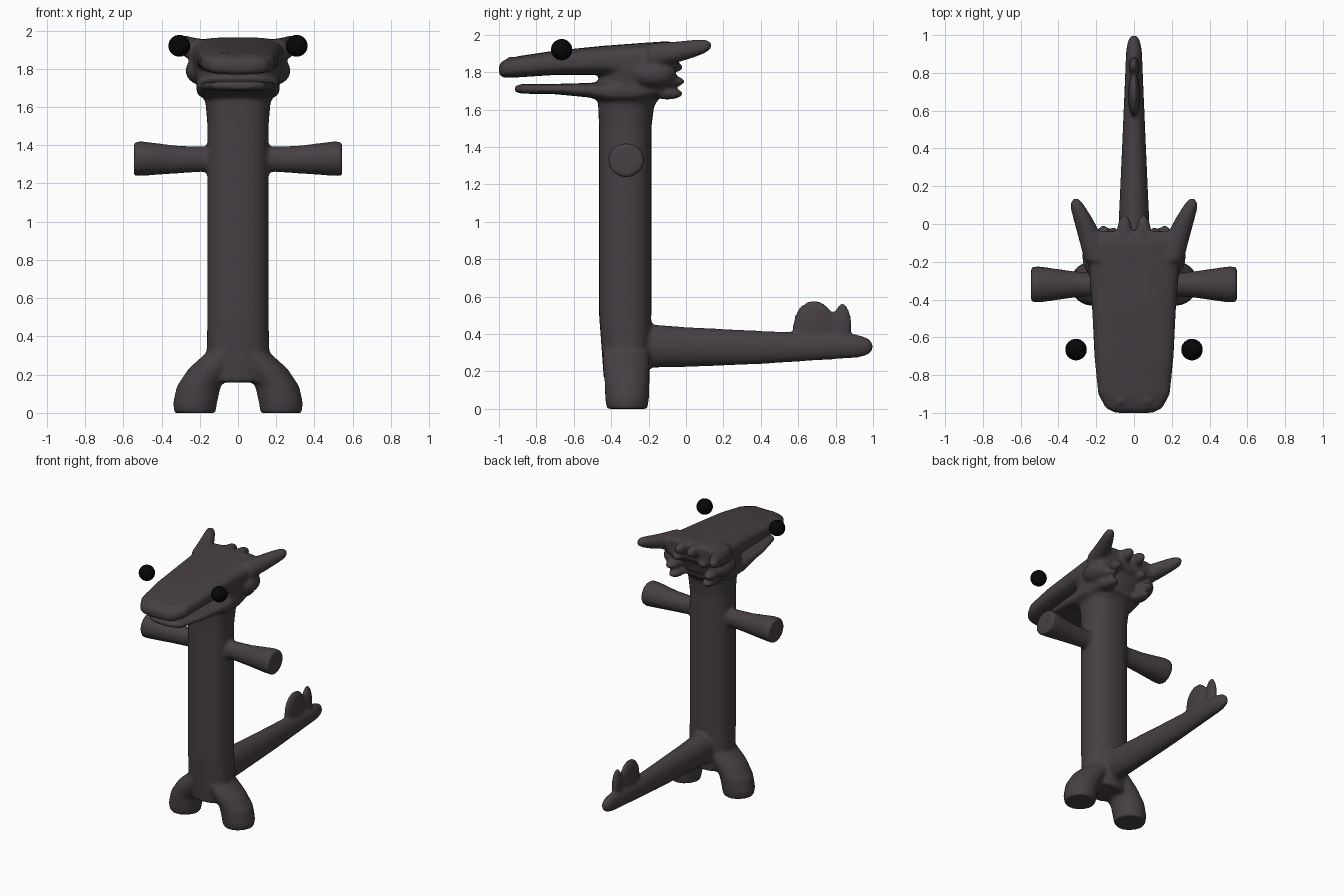
import bpy
import bmesh
from math import cos, sin, pi
from mathutils import Vector

cube = bpy.data.objects.get("Cube")
if cube:
    bpy.data.objects.remove(cube, do_unlink=True)


def material(name, colour):
    mat = bpy.data.materials.new(name)
    mat.use_nodes = True
    mat.diffuse_color = colour
    bsdf = mat.node_tree.nodes["Principled BSDF"]
    bsdf.inputs["Base Color"].default_value = colour
    bsdf.inputs["Roughness"].default_value = 0.8
    return mat


skin = material("dark plum grey", (0.062, 0.05, 0.058, 1))
black = material("eye black", (0.002, 0.002, 0.002, 1))
X, Y, Z = Vector((1, 0, 0)), Vector((0, 1, 0)), Vector((0, 0, 1))
bm = bmesh.new()


def loft(sections, u, v, power=1.0, sides=28):
    """Closed skin through (centre, half size along u, half size along v)."""
    def bend(t):
        return abs(t) ** power * (1 if t > 0 else -1)
    rings = []
    for centre, a, b in sections:
        rings.append([bm.verts.new(Vector(centre) + u * a * bend(cos(2 * pi * i / sides))
                                   + v * b * bend(sin(2 * pi * i / sides)))
                      for i in range(sides)])
    faces = [bm.faces.new(rings[0]), bm.faces.new(rings[-1])]
    for low, high in zip(rings, rings[1:]):
        for i in range(sides):
            j = (i + 1) % sides
            faces.append(bm.faces.new((low[i], low[j], high[j], high[i])))
    bmesh.ops.recalc_face_normals(bm, faces=faces)


def blob(centre, size):
    made = bmesh.ops.create_uvsphere(bm, u_segments=20, v_segments=12, radius=1)
    for vert in made["verts"]:
        vert.co = Vector(centre) + Vector([c * s for c, s in zip(vert.co, size)])


def head_part(rows):
    """Loft along y from rows of (y, half width, bottom, top)."""
    loft([((0, y, (lo + hi) / 2), w, (hi - lo) / 2) for y, w, lo, hi in rows], X, Z, 0.6)


# Trunk and neck
loft([((0, -.32, .16), .13, .12), ((0, -.32, .3), .165, .13),
      ((0, -.325, .5), .16, .14), ((0, -.325, 1.5), .16, .14),
      ((0, -.32, 1.62), .17, .15), ((0, -.29, 1.72), .21, .19),
      ((0, -.26, 1.82), .24, .19)], X, Y, 0.85)

# Skull and upper jaw
head_part([(-1.0, .1, 1.785, 1.84), (-.975, .15, 1.77, 1.863), (-.9, .19, 1.772, 1.885),
           (-.7, .21, 1.785, 1.915), (-.45, .222, 1.785, 1.94), (-.25, .238, 1.77, 1.955),
           (-.1, .25, 1.79, 1.965), (-.04, .23, 1.83, 1.955)])

# Lower jaw
head_part([(-.915, .08, 1.695, 1.725), (-.88, .14, 1.685, 1.737), (-.7, .185, 1.682, 1.737),
           (-.52, .205, 1.665, 1.742), (-.42, .215, 1.64, 1.75), (-.28, .22, 1.63, 1.79),
           (-.12, .2, 1.67, 1.79)])

# Tail
loft([((0, -.3, .335), .1, .125), ((0, -.17, .335), .092, .115), ((0, 0, .33), .082, .107),
      ((0, .4, .328), .064, .089), ((0, .8, .333), .047, .068), ((0, .92, .335), .042, .062),
      ((0, .975, .333), .031, .045), ((0, 1.0, .332), .012, .02)], X, Z)

# Tail fins
blob((0, .685, .44), (.032, .115, .14))
blob((0, .835, .44), (.028, .052, .125))

# Crest lobes and nostril ridges on the head
for side in (-1, 1):
    blob((side * .05, -.04, 1.92), (.04, .09, .045))
    blob((side * .07, -.93, 1.868), (.03, .03, .016))

    # Legs
    loft([((side * .225, -.315, 0), .108, .108), ((side * .225, -.315, .05), .115, .117),
          ((side * .205, -.315, .14), .115, .12), ((side * .14, -.32, .23), .12, .125),
          ((side * .06, -.32, .32), .1, .125)], X, Y)

    # Arms, flared at the hands
    loft([((side * .1, -.32, 1.33), .08, .085), ((side * .18, -.32, 1.327), .06, .066),
          ((side * .32, -.32, 1.325), .07, .073), ((side * .5, -.32, 1.33), .096, .09),
          ((side * .545, -.32, 1.328), .094, .09)], Y, Z)

    # Horns sweeping back
    loft([((side * .19, -.2, 1.885), .07, .07), ((side * .235, -.06, 1.905), .063, .058),
          ((side * .275, .04, 1.925), .05, .048), ((side * .302, .1, 1.938), .038, .038),
          ((side * .308, .135, 1.942), .016, .018)], X, Z)

    # Cheeks and the frill behind them
    blob((side * .19, -.17, 1.79), (.085, .12, .075))
    for x, y, z in ((.11, -.1, 1.825), (.16, -.09, 1.75), (.14, -.1, 1.685)):
        blob((side * x, y, z), (.048, .085, .032))

# Fuse everything into one soft body
mesh = bpy.data.meshes.new("body")
bm.to_mesh(mesh)
bm.free()
body = bpy.data.objects.new("body", mesh)
bpy.context.collection.objects.link(body)
mesh.materials.append(skin)
bpy.ops.object.select_all(action="DESELECT")
bpy.context.view_layer.objects.active = body
body.select_set(True)
remesh = body.modifiers.new("fuse", "REMESH")
remesh.mode = "VOXEL"
remesh.voxel_size = 0.011
remesh.use_smooth_shade = True
soften = body.modifiers.new("soften", "SMOOTH")
soften.factor = 0.5
soften.iterations = 8
for name in ("fuse", "soften"):
    bpy.ops.object.modifier_apply(modifier=name)
bpy.ops.object.shade_smooth()

# Floating eyes
for side, label in ((1, "left_eye"), (-1, "right_eye")):
    bpy.ops.mesh.primitive_uv_sphere_add(segments=32, ring_count=16, radius=.057,
                                         location=(side * .307, -.665, 1.92))
    eye = bpy.context.object
    eye.name = label
    eye.data.materials.append(black)
    bpy.ops.object.shade_smooth()
